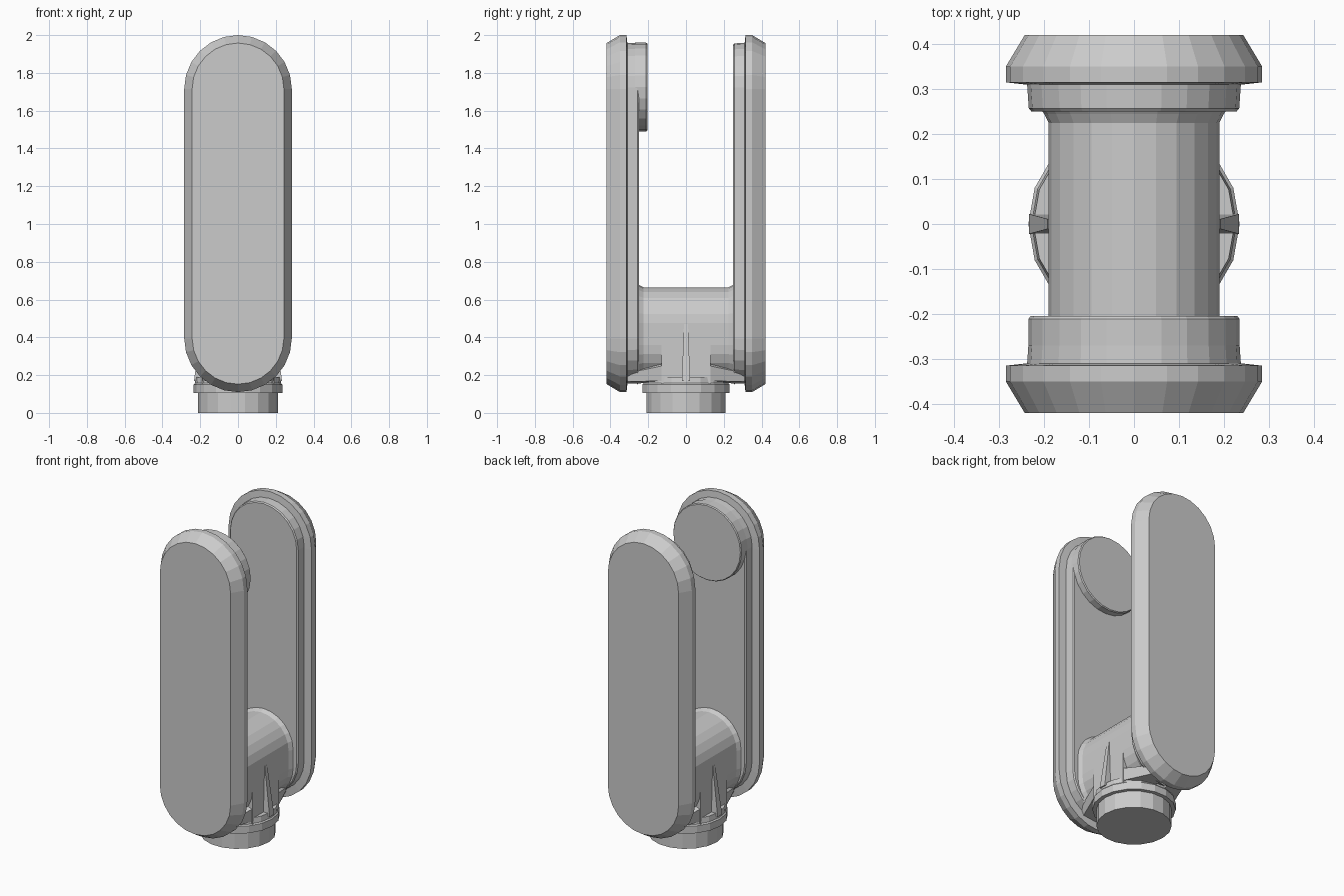
import bpy, bmesh, math

if "Cube" in bpy.data.objects:
    bpy.data.objects.remove(bpy.data.objects["Cube"])


def stadium(r, z_low, z_high, n=12):
    """Upright rounded-end outline; z_low / z_high are the arc centres."""
    pts = []
    for cz, start in ((z_high, 0), (z_low, math.pi)):
        for i in range(n + 1):
            a = start + math.pi * i / n
            pts.append((r * math.cos(a), cz + r * math.sin(a)))
    return pts


def finish(name, bm):
    bmesh.ops.remove_doubles(bm, verts=bm.verts, dist=1e-5)
    bmesh.ops.recalc_face_normals(bm, faces=bm.faces)
    me = bpy.data.meshes.new(name)
    bm.to_mesh(me)
    bm.free()
    ob = bpy.data.objects.new(name, me)
    bpy.context.collection.objects.link(ob)
    return ob


def loft(name, rings):
    """Skin closed rings of 3D points and cap both ends."""
    bm = bmesh.new()
    loops = [[bm.verts.new(p) for p in ring] for ring in rings]
    for a, b in zip(loops, loops[1:]):
        for i in range(len(a)):
            j = (i + 1) % len(a)
            bm.faces.new((a[i], a[j], b[j], b[i]))
    bm.faces.new(loops[0])
    bm.faces.new(loops[-1])
    return finish(name, bm)


def loft_y(name, sections, z_low, z_high):
    """Stadium sections (y, radius) stacked along y."""
    return loft(name, [[(x, y, z) for x, z in stadium(r, z_low, z_high)]
                       for y, r in sections])


def lathe_z(name, sections, n=18):
    return loft(name, [[(r * math.cos(2 * math.pi * i / n),
                         r * math.sin(2 * math.pi * i / n), z) for i in range(n)]
                       for z, r in sections])


# Two side plates with a bevelled outer rim and a stepped inner pad
for s, side in ((-1, "front"), (1, "back")):
    loft_y(side + "_plate", [(s * 0.31, 0.24), (s * 0.315, 0.285),
                             (s * 0.35, 0.285), (s * 0.42, 0.243)], 0.395, 1.715)
    loft_y(side + "_inner_pad", [(s * 0.25, 0.228), (s * 0.257, 0.234),
                                 (s * 0.33, 0.239)], 0.395, 1.722)

# Round boss on the inside of the front plate
n = 24
loft("upper_boss", [[(r * math.cos(2 * math.pi * i / n), y,
                      1.725 + r * math.sin(2 * math.pi * i / n)) for i in range(n)]
                    for y, r in ((-0.27, 0.235), (-0.211, 0.235), (-0.205, 0.23))])

# Crosspiece joining the plates, flared where it meets them
loft_y("crosspiece", [(-0.26, 0.21), (-0.245, 0.2), (-0.225, 0.19),
                      (0.225, 0.19), (0.245, 0.2), (0.26, 0.21)], 0.36, 0.475)

# Straight-sided neck between crosspiece and collar
loft("neck", [[(0.19 * sx, 0.13 * sy, z)
               for sx, sy in ((-1, -1), (1, -1), (1, 1), (-1, 1))]
              for z in (0.15, 0.45)])

# Sloping gussets from the neck out to the plates
for sx in (-1, 1):
    for sy in (-1, 1):
        loft("gusset", [[(sx * x, sy * 0.12, z) for x, z in
                         ((0.05, 0.16), (0.19, 0.17), (0.19, 0.25), (0.05, 0.3))],
                        [(sx * x, sy * 0.31, z) for x, z in
                         ((0.02, 0.155), (0.11, 0.165), (0.13, 0.21), (0.02, 0.25))]])

# Foot cylinder and stepped collar
lathe_z("foot", [(0, 0.212), (0.12, 0.212)])
lathe_z("collar", [(0.105, 0.235), (0.15, 0.235), (0.157, 0.228), (0.19, 0.224)])

# Tapered side ribs
for sx, side in ((-1, "left"), (1, "right")):
    loft(side + "_rib", [[(sx * 0.17, -w, 0.17), (sx * xo, -w, 0.17),
                          (sx * 0.192, -w * 0.5, 0.47), (sx * 0.17, -w * 0.5, 0.47)]
                         for w, xo in ((0.022, 0.233), (-0.022, 0.233))])
